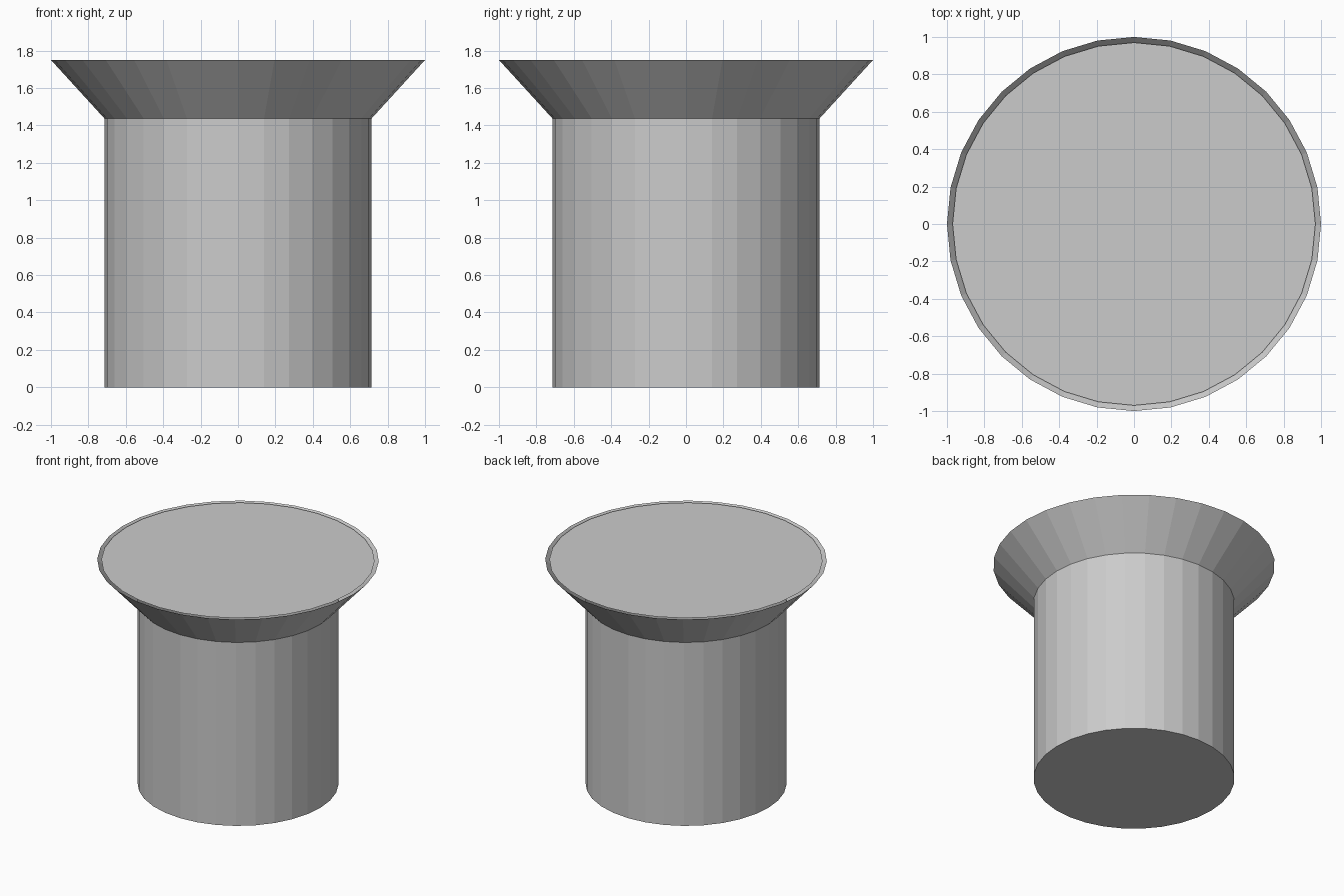
import bpy, bmesh, math

if "Cube" in bpy.data.objects:
    bpy.data.objects.remove(bpy.data.objects["Cube"])

SIDES = 32


def lathe(name, profile, cap_bottom=False, cap_top=False):
    """Revolve (radius, z) points into a flat-shaded 32-sided shell."""
    bm = bmesh.new()
    rings = [[bm.verts.new((r * math.cos(2 * math.pi * i / SIDES),
                            r * math.sin(2 * math.pi * i / SIDES), z))
              for i in range(SIDES)] for r, z in profile]
    for lo, hi in zip(rings, rings[1:]):
        for i in range(SIDES):
            j = (i + 1) % SIDES
            bm.faces.new((lo[i], lo[j], hi[j], hi[i]))
    if cap_bottom:
        bm.faces.new(rings[0][::-1])
    if cap_top:
        bm.faces.new(rings[-1])
    mesh = bpy.data.meshes.new(name)
    bm.to_mesh(mesh)
    bm.free()
    obj = bpy.data.objects.new(name, mesh)
    bpy.context.collection.objects.link(obj)
    return obj


# Straight body flaring into a thin open rim
lathe("flared_body", [(0.714, 0.0), (0.714, 1.437), (1.0, 1.75)], cap_bottom=True)

# Flat disc filling the mouth, leaving a narrow gap inside the rim
lathe("mouth_disc", [(0.97, 1.748)], cap_top=True)
